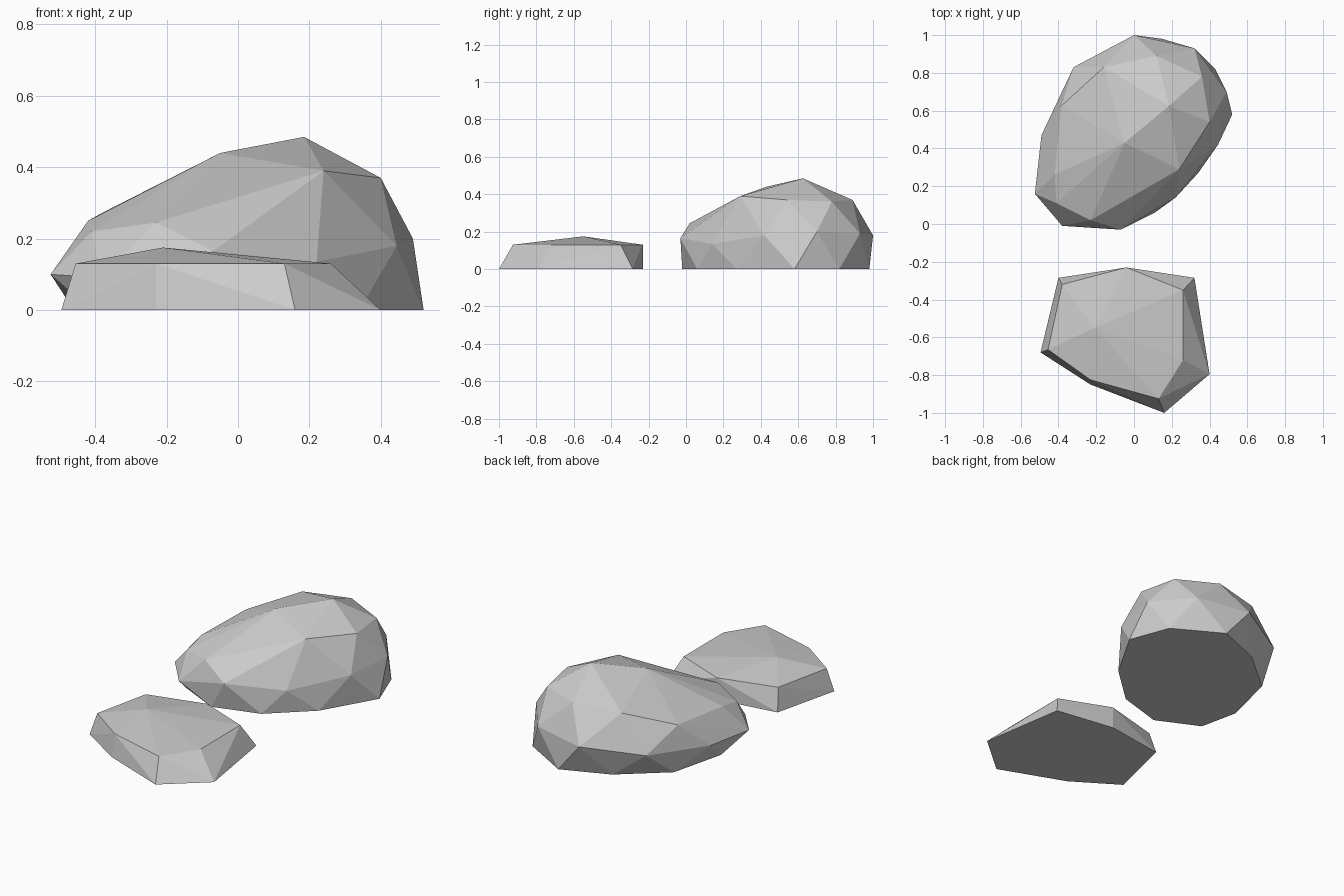
import bpy, bmesh

if "Cube" in bpy.data.objects:
    bpy.data.objects.remove(bpy.data.objects["Cube"])


def rock(name, points):
    """Faceted stone: convex hull around a few hand-placed corners."""
    bm = bmesh.new()
    for p in points:
        bm.verts.new(p)
    res = bmesh.ops.convex_hull(bm, input=bm.verts[:])
    loose = [v for v in bm.verts if not v.link_faces]
    bmesh.ops.delete(bm, geom=loose, context='VERTS')
    bmesh.ops.dissolve_limit(bm, angle_limit=0.01, verts=bm.verts[:], edges=bm.edges[:])
    bmesh.ops.recalc_face_normals(bm, faces=bm.faces[:])
    me = bpy.data.meshes.new(name)
    bm.to_mesh(me)
    bm.free()
    ob = bpy.data.objects.new(name, me)
    bpy.context.collection.objects.link(ob)
    return ob


def level(z, outline):
    return [(x, y, z) for x, y in outline]


# Large boulder: flat base, bulging waist, sloping crown
base = level(0, [(.52, .58), (.43, .82), (.15, .98), (-.125, .87), (-.38, .655),
                 (-.46, .33), (-.41, .10), (-.16, -.02), (.11, .06), (.34, .27)])
waist = [(.49, .70, .20), (.32, .93, .19), (0, 1, .18), (-.32, .83, .148),
         (-.49, .47, .117), (-.525, .16, .10), (-.38, -.01, .09),
         (-.07, -.03, .165), (.22, .14, .135), (.445, .42, .18)]
crown = [(.40, .54, .37), (.36, .78, .36), (.12, .89, .37), (-.16, .83, .358),
         (-.385, .625, .27), (-.42, .26, .25), (-.41, .11, .22), (-.23, .02, .245),
         (.24, .29, .39), (-.05, .43, .44), (.185, .625, .485)]
rock("large_boulder", base + waist + crown)

# Small flat stone: bevelled slab with a low off-centre peak
foot = level(0, [(-.40, -.285), (-.04, -.23), (.32, -.285), (.40, -.795),
                 (.16, -1), (-.23, -.85), (-.495, -.68)])
rim = level(.13, [(-.38, -.32), (-.04, -.23), (.26, -.35), (.26, -.72),
                  (.13, -.925), (-.23, -.825), (-.455, -.665)])
rock("small_flat_stone", foot + rim + [(-.21, -.55, .175)])
